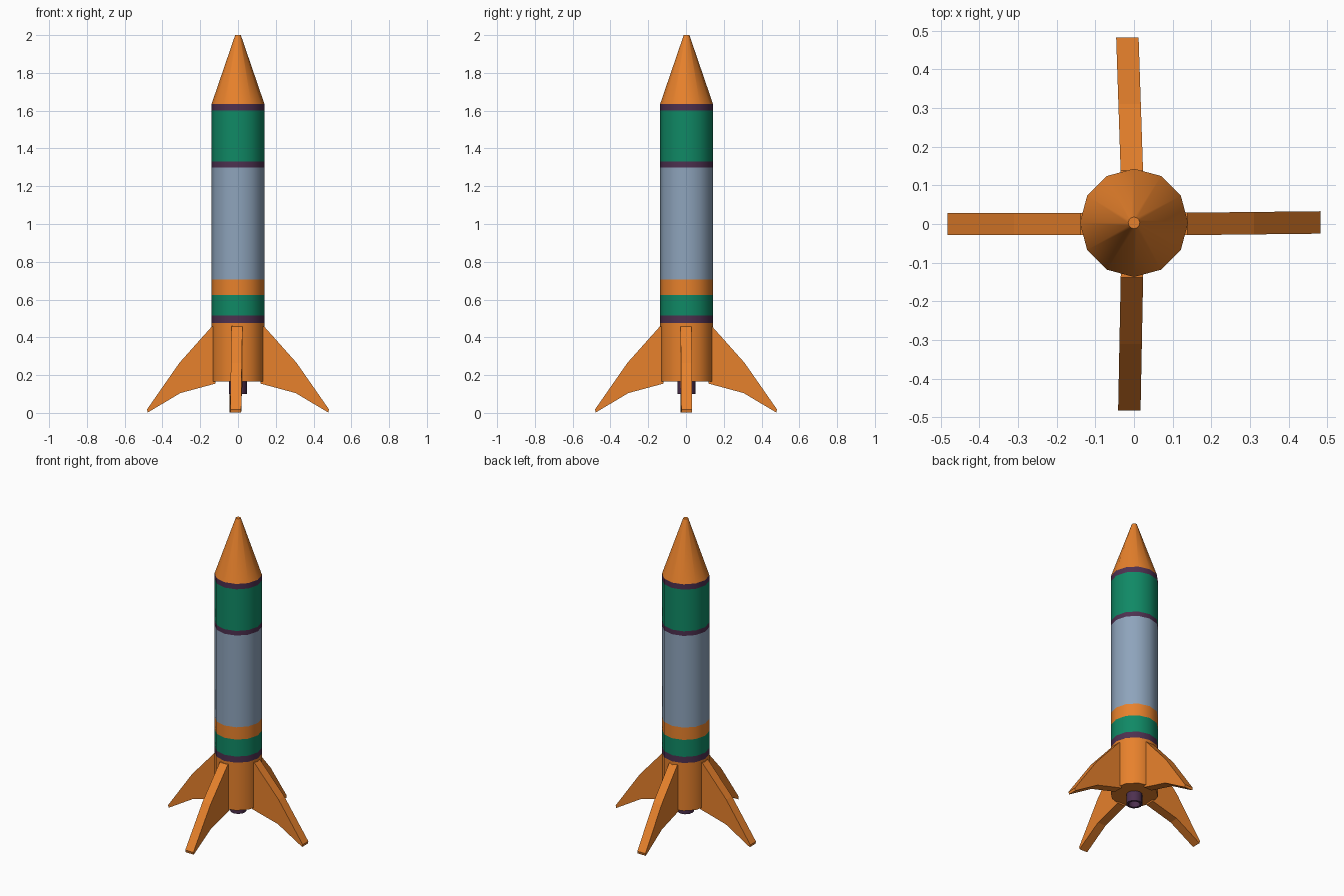
import bpy, bmesh, math
from mathutils import Vector

if "Cube" in bpy.data.objects:
    bpy.data.objects.remove(bpy.data.objects["Cube"])

CY = 0.003  # hull axis sits a touch behind the fin centre


def material(name, rgb):
    m = bpy.data.materials.new(name)
    m.diffuse_color = (*rgb, 1)
    m.use_nodes = True
    m.node_tree.nodes["Principled BSDF"].inputs["Base Color"].default_value = m.diffuse_color
    return m


ORANGE = material("orange", (0.80, 0.22, 0.025))
GREEN = material("green", (0.005, 0.25, 0.13))
PURPLE = material("purple", (0.075, 0.03, 0.08))
STEEL = material("steel_blue", (0.27, 0.37, 0.50))


def finish(bm, name, mat, smooth):
    bmesh.ops.recalc_face_normals(bm, faces=bm.faces)
    mesh = bpy.data.meshes.new(name)
    bm.to_mesh(mesh)
    bm.free()
    mesh.materials.append(mat)
    ob = bpy.data.objects.new(name, mesh)
    bpy.context.collection.objects.link(ob)
    if smooth:
        bpy.ops.object.select_all(action='DESELECT')
        ob.select_set(True)
        bpy.context.view_layer.objects.active = ob
        bpy.ops.object.shade_smooth_by_angle(angle=math.radians(35))
    return ob


def lathe(name, profile, mat, sides=12, cap_start=False, cap_end=False):
    """Revolve (radius, z) points round the hull axis."""
    bm = bmesh.new()
    rings = []
    for r, z in profile:
        rings.append([bm.verts.new((r * math.cos(a), CY + r * math.sin(a), z))
                      for a in (2 * math.pi * i / sides for i in range(sides))])
    for lo, hi in zip(rings, rings[1:]):
        for i in range(sides):
            j = (i + 1) % sides
            bm.faces.new((lo[i], lo[j], hi[j], hi[i]))
    if cap_start:
        bm.faces.new(rings[0][::-1])
    if cap_end:
        bm.faces.new(rings[-1])
    ob = finish(bm, name, mat, True)
    # open bands: make sure the normals face outward
    if not (cap_start or cap_end):
        p = ob.data.polygons[0]
        if p.normal.dot(p.center - Vector((0, CY, p.center.z))) < 0:
            ob.data.flip_normals()
    return ob


# Hull: stacked colour bands
R = 0.14
lathe("tail_section", [(R, 0.165), (R, 0.475)], ORANGE, cap_start=True)
bands = [
    ("lower_purple_ring", 0.475, 0.515, PURPLE),
    ("lower_green_band", 0.515, 0.625, GREEN),
    ("orange_band", 0.625, 0.705, ORANGE),
    ("main_hull", 0.705, 1.30, STEEL),
    ("middle_purple_ring", 1.30, 1.33, PURPLE),
    ("upper_green_band", 1.33, 1.60, GREEN),
    ("upper_purple_ring", 1.60, 1.635, PURPLE),
]
for name, z0, z1, mat in bands:
    lathe(name, [(R, z0), (R, z1)], mat)

# Nose cone with small flat tip
lathe("nose_cone", [(R, 1.635), (0.015, 2.0)], ORANGE, cap_end=True)

# Hollow engine nozzle
lathe("nozzle", [(0.048, 0.168), (0.048, 0.10), (0.034, 0.10), (0.034, 0.16)],
      PURPLE, cap_start=True, cap_end=True)

# Swept fins: (distance out, height) outline, slightly skewed sideways
OUTLINE = [(0.115, 0.46), (0.138, 0.458), (0.31, 0.265), (0.482, 0.018),
           (0.478, 0.002), (0.305, 0.105), (0.12, 0.155)]


def fin(name, angle, root, tip, half=0.029):
    out = Vector((math.cos(angle), math.sin(angle), 0))
    side = Vector((-out.y, out.x, 0))
    bm = bmesh.new()
    loops = []
    for s in (-half, half):
        loop = []
        for r, z in OUTLINE:
            skew = root + (tip - root) * (r - 0.12) / 0.36
            loop.append(bm.verts.new(out * r + side * (skew + s) + Vector((0, 0, z))))
        loops.append(loop)
    a, b = loops
    bm.faces.new(a)
    bm.faces.new(b[::-1])
    for i in range(len(a)):
        j = (i + 1) % len(a)
        bm.faces.new((a[i], b[i], b[j], a[j]))
    finish(bm, name, ORANGE, False)


fin("right_fin", 0, 0.0, 0.004)
fin("back_fin", math.pi / 2, 0.005, 0.017)
fin("left_fin", math.pi, 0.0, 0.0)
fin("front_fin", -math.pi / 2, -0.005, -0.012)
